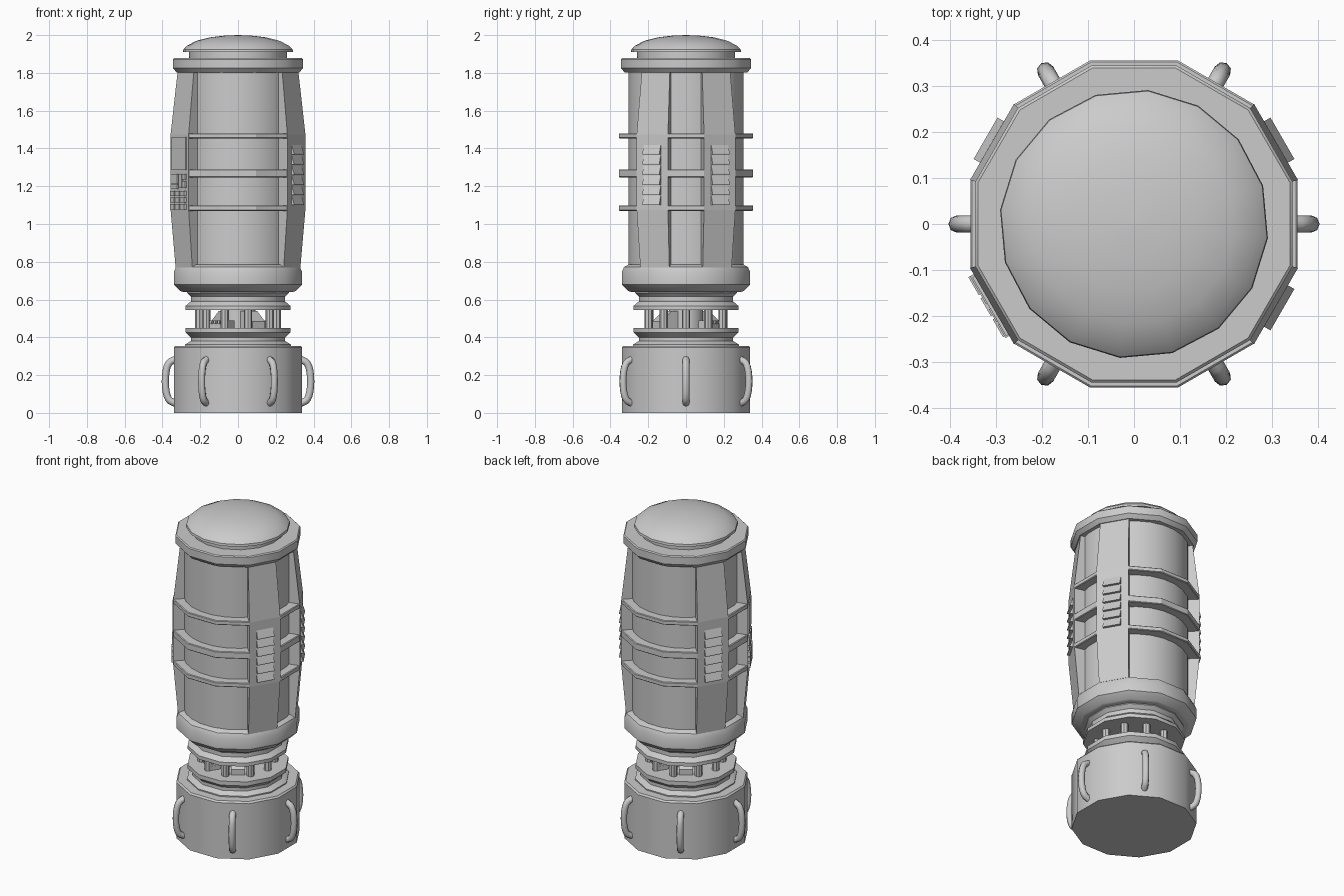
import bpy, bmesh, math
from math import sin, cos, radians, pi
from mathutils import Matrix, Vector

if "Cube" in bpy.data.objects:
    bpy.data.objects.remove(bpy.data.objects["Cube"])


def finish(name, bm, angle=None):
    bmesh.ops.remove_doubles(bm, verts=bm.verts, dist=1e-5)
    bmesh.ops.recalc_face_normals(bm, faces=bm.faces)
    me = bpy.data.meshes.new(name)
    bm.to_mesh(me)
    bm.free()
    ob = bpy.data.objects.new(name, me)
    bpy.context.collection.objects.link(ob)
    if angle:
        bpy.ops.object.select_all(action='DESELECT')
        ob.select_set(True)
        bpy.context.view_layer.objects.active = ob
        bpy.ops.object.shade_smooth_by_angle(angle=radians(angle))
    return ob


def lathe(name, profile, sides=12, turn=15, angle=35, apothem=True, closed=False):
    """Spin an (r, z) profile; r is the distance to the flats when apothem is set."""
    k = 1 / cos(pi / sides) if apothem else 1
    bm = bmesh.new()
    rings = []
    for r, z in profile:
        rings.append([bm.verts.new((r * k * cos(radians(turn) + 2 * pi * i / sides),
                                    r * k * sin(radians(turn) + 2 * pi * i / sides), z))
                      for i in range(sides)])
    pairs = list(zip(rings, rings[1:]))
    if closed:
        pairs.append((rings[-1], rings[0]))
    for a, b in pairs:
        for i in range(sides):
            j = (i + 1) % sides
            bm.faces.new((a[i], a[j], b[j], b[i]))
    if not closed:
        bm.faces.new(rings[0][::-1])
        bm.faces.new(rings[-1])
    return finish(name, bm, angle)


def extrude_radial(bm, outline, t0, t1, deg):
    """Prism from an (r, z) outline, between tangential offsets, turned to deg."""
    rot = Matrix.Rotation(radians(deg), 3, 'Z')
    a = [bm.verts.new(rot @ Vector((r, t0, z))) for r, z in outline]
    b = [bm.verts.new(rot @ Vector((r, t1, z))) for r, z in outline]
    n = len(outline)
    bm.faces.new(a)
    bm.faces.new(b[::-1])
    for i in range(n):
        bm.faces.new((a[i], b[i], b[(i + 1) % n], a[(i + 1) % n]))


def block(bm, deg, r0, r1, t0, t1, z0, z1):
    extrude_radial(bm, [(r0, z0), (r1, z0), (r1, z1), (r0, z1)], t0, t1, deg)


# Base drum and grooved collars either side of the open gap
lathe("base_drum", [(.34, 0), (.34, .345), (.332, .355)])
lathe("lower_neck", [(.28, .35), (.28, .362), (.25, .38), (.25, .40), (.277, .425), (.277, .45)])
lathe("upper_neck", [(.277, .545), (.277, .567), (.25, .59), (.25, .615), (.27, .635), (.27, .65)])
lathe("lower_collar", [(.29, .64), (.305, .645), (.34, .68), (.34, .745), (.328, .772), (.305, .785)])

# Main cylinder, top rim and dome
lathe("inner_cylinder", [(.304, .77), (.304, 1.82)], 24, 7.5)
lathe("top_rim", [(.325, 1.803), (.345, 1.826), (.345, 1.872), (.339, 1.878)])
lathe("cap_neck", [(.26, 1.87), (.26, 1.92)], 16, 16.5, apothem=False)
lathe("cap_dome", [(.275, 1.91), (.293, 1.911), (.291, 1.925), (.27, 1.945), (.22, 1.97),
                   (.15, 1.988), (.075, 1.997), (.001, 2.0)], 16, 16.5, apothem=False)

# Hoops around the cylinder
for i, (z0, z1) in enumerate([(1.07, 1.098), (1.247, 1.289), (1.453, 1.48)]):
    lathe(f"hoop_{i + 1}", [(.295, z0), (.352, z0), (.356, z0 + .004), (.356, z1 - .004),
                            (.352, z1), (.295, z1)], closed=True, angle=25)

# Four bulging corner panels
for deg in (30, 150, 210, 330):
    bm = bmesh.new()
    levels = []
    for R, z in [(.342, .77), (.3695, 1.075), (.3695, 1.475), (.33, 1.815)]:
        levels.append([bm.verts.new((r * cos(radians(deg + a)), r * sin(radians(deg + a)), z))
                       for r, a in ((.28, -15), (R, -15), (R, 15), (.28, 15))])
    for lo, hi in zip(levels, levels[1:]):
        for i in range(4):
            j = (i + 1) % 4
            bm.faces.new((lo[i], lo[j], hi[j], hi[i]))
    bm.faces.new(levels[0])
    bm.faces.new(levels[-1])
    finish(f"corner_panel_{deg}", bm)

# Louvred vents on three panels
for deg in (30, 150, 330):
    bm = bmesh.new()
    for i in range(6):
        z = 1.10 + i * .0535
        extrude_radial(bm, [(.35, z), (.373, z), (.373, z + .006), (.357, z + .05), (.35, z + .05)],
                       -.052, .052, deg)
    finish(f"louvre_vent_{deg}", bm)

# Control pad on the front left panel
bm = bmesh.new()
block(bm, 210, .35, .363, -.075, .072, 1.285, 1.46)
for t0, t1, z0, z1 in [(-.08, -.01, 1.215, 1.265), (.003, .035, 1.19, 1.265), (.042, .075, 1.235, 1.265),
                       (.042, .075, 1.19, 1.228), (-.08, -.01, 1.185, 1.208)]:
    block(bm, 210, .35, .366, t0, t1, z0, z1)
for col in range(3):
    for row in range(3):
        t, z = -.08 + col * .053, 1.078 + row * .035
        block(bm, 210, .35, .370, t, t + .045, z, z + .028)
finish("control_pad", bm)

# Six curved grab handles round the base
for k in range(6):
    cu = bpy.data.curves.new("handle", 'CURVE')
    cu.dimensions = '3D'
    cu.bevel_depth = .019
    cu.bevel_resolution = 2
    cu.use_fill_caps = True
    sp = cu.splines.new('POLY')
    pts = [(.33, .05)] + [(.34 + .045 * cos(a) ** .7, .167 + .108 * sin(a))
                          for a in [radians(-75 + 15 * i) for i in range(11)]] + [(.33, .284)]
    sp.points.add(len(pts) - 1)
    for p, (r, z) in zip(sp.points, pts):
        p.co = (r * cos(k * pi / 3), r * sin(k * pi / 3), z, 1)
    ob = bpy.data.objects.new(f"handle_{k + 1}", cu)
    bpy.context.collection.objects.link(ob)
    bpy.ops.object.select_all(action='DESELECT')
    ob.select_set(True)
    bpy.context.view_layer.objects.active = ob
    bpy.ops.object.convert(target='MESH')
    bpy.ops.object.shade_smooth_by_angle(angle=radians(50))

# Core, posts and machinery in the open gap
lathe("gap_core", [(.09, .44), (.09, .55)], 12)
for i, deg in enumerate((0, 35, 70, 105, 145, 180, 215, 250, 285, 325)):
    post = lathe(f"gap_post_{i + 1}", [(.02, .44), (.02, .555)], 8, 0)
    post.location = (.205 * cos(radians(deg)), .205 * sin(radians(deg)), 0)
bm = bmesh.new()
for deg in (55, 235):
    block(bm, deg, .13, .19, -.07, .07, .44, .475)
    for i in range(6):
        block(bm, deg, .13, .20, -.068 + i * .025, -.056 + i * .025, .47, .488)
for deg in (125, 305):
    extrude_radial(bm, [(.08, .44), (.19, .44), (.19, .485), (.12, .54), (.08, .54)], -.04, .04, deg)
finish("gap_machinery", bm)
